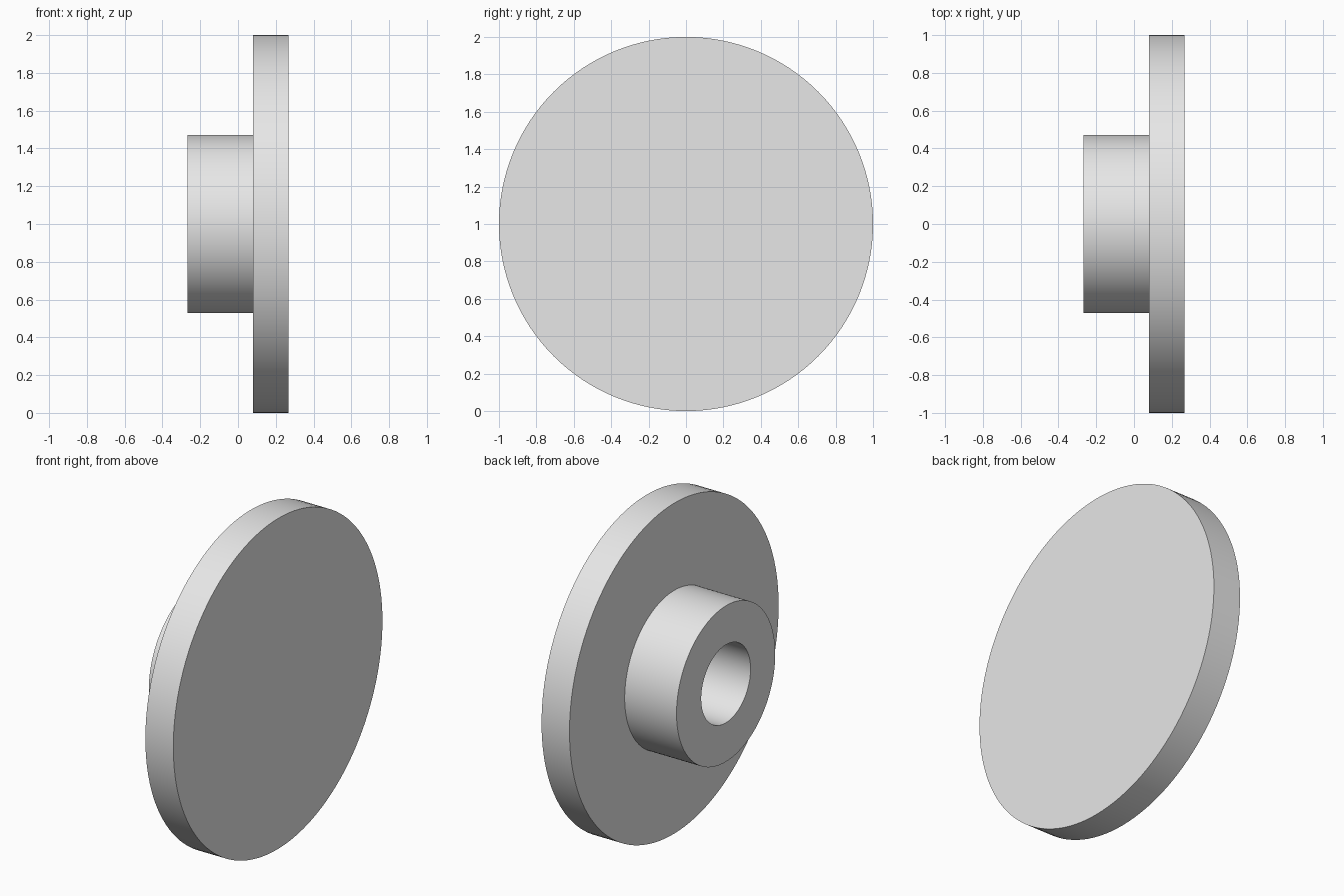
import bpy
import bmesh
import math
from mathutils import Matrix

cube = bpy.data.objects.get("Cube")
if cube:
    bpy.data.objects.remove(cube, do_unlink=True)

SEGMENTS = 128
CENTRE_Z = 1.0

# Single plain grey
grey = bpy.data.materials.new("light_grey")
grey.use_nodes = True
colour = (0.8, 0.8, 0.8, 1.0)
grey.diffuse_color = colour
grey.node_tree.nodes["Principled BSDF"].inputs["Base Color"].default_value = colour


def turned_part(name, profile):
    """Spin an (x, radius) profile around the horizontal x axis."""
    bm = bmesh.new()
    verts = [bm.verts.new((x, 0, r)) for x, r in profile]
    edges = [bm.edges.new(pair) for pair in zip(verts, verts[1:])]
    bmesh.ops.spin(bm, geom=verts + edges, cent=(0, 0, 0), axis=(1, 0, 0),
                   angle=math.tau, steps=SEGMENTS, use_duplicate=False)
    bmesh.ops.remove_doubles(bm, verts=bm.verts, dist=0.0001)
    bmesh.ops.recalc_face_normals(bm, faces=bm.faces)
    bmesh.ops.transform(bm, matrix=Matrix.Translation((0, 0, CENTRE_Z)), verts=bm.verts)
    mesh = bpy.data.meshes.new(name)
    bm.to_mesh(mesh)
    bm.free()
    mesh.materials.append(grey)
    obj = bpy.data.objects.new(name, mesh)
    bpy.context.collection.objects.link(obj)
    bpy.ops.object.select_all(action="DESELECT")
    obj.select_set(True)
    bpy.context.view_layer.objects.active = obj
    bpy.ops.object.shade_smooth_by_angle(angle=math.radians(30))
    return obj


# Disc, boss and blind bore turned as one solid
left, right, shoulder = 0.267, -0.267, 0.08
disc_r, boss_r, bore_r = 1.0, 0.472, 0.236
turned_part("flanged_hub", [
    (left, 0), (left, disc_r), (shoulder, disc_r), (shoulder, boss_r),
    (right, boss_r), (right, bore_r), (shoulder, bore_r), (shoulder, 0),
])
